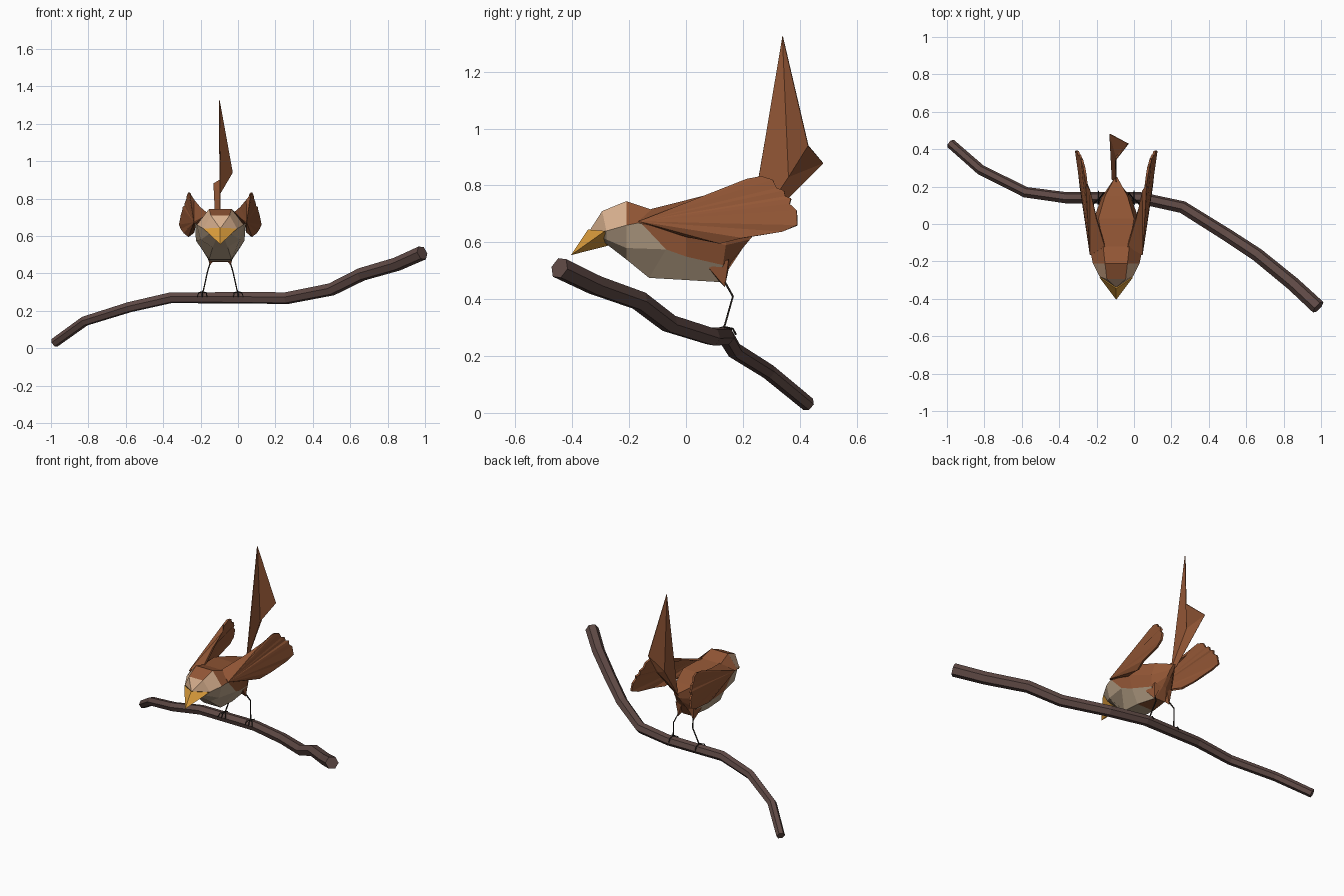
import bpy, bmesh
from mathutils import Vector

if "Cube" in bpy.data.objects:
    bpy.data.objects.remove(bpy.data.objects["Cube"])

CX = -0.095  # bird's middle plane


def material(name, r, g, b):
    m = bpy.data.materials.new(name)
    m.use_nodes = True
    m.diffuse_color = (r, g, b, 1)
    m.node_tree.nodes["Principled BSDF"].inputs["Base Color"].default_value = (r, g, b, 1)
    return m


brown = material("feather brown", 0.29, 0.094, 0.036)
beige = material("belly beige", 0.46, 0.345, 0.235)
peach = material("cheek peach", 0.68, 0.43, 0.27)
gold = material("beak gold", 0.72, 0.34, 0.045)
bark = material("bark", 0.115, 0.068, 0.06)
dark = material("leg dark", 0.02, 0.015, 0.012)


def build(name, verts, faces, mats, picks=None, closed=True):
    """Mesh object in bird space; picks gives a material slot per face."""
    me = bpy.data.meshes.new(name)
    me.from_pydata([(x + CX, y, z) for x, y, z in verts], [], faces)
    for m in mats:
        me.materials.append(m)
    if picks:
        for p, i in zip(me.polygons, picks):
            p.material_index = i
    if closed:
        bm = bmesh.new()
        bm.from_mesh(me)
        bmesh.ops.recalc_face_normals(bm, faces=bm.faces)
        bm.to_mesh(me)
        bm.free()
    ob = bpy.data.objects.new(name, me)
    bpy.context.collection.objects.link(ob)
    return ob


def tube(name, points, radii, mat, res):
    """Faceted tube along a polyline."""
    cu = bpy.data.curves.new(name, "CURVE")
    cu.dimensions = "3D"
    cu.bevel_depth = 1
    cu.bevel_resolution = res
    cu.use_fill_caps = True
    sp = cu.splines.new("POLY")
    sp.points.add(len(points) - 1)
    sp.use_smooth = False
    for p, co, r in zip(sp.points, points, radii):
        p.co = (*co, 1)
        p.radius = r
    cu.materials.append(mat)
    ob = bpy.data.objects.new(name, cu)
    bpy.context.collection.objects.link(ob)
    return ob


# Branch
path = [(-.98, .43, .03), (-.82, .29, .145), (-.58, .17, .22), (-.36, .14, .27),
        (.03, .14, .27), (.26, .09, .268), (.5, -.06, .315), (.66, -.165, .395),
        (.85, -.32, .45), (.985, -.445, .51)]
tube("branch", path, [0.026 + 0.0015 * i for i in range(len(path))], bark, 1)

# Body: half rings (crown edge, cheek, flank, belly edge) from face to rump
rings = [
    [(.05, -.295, .71), (.09, -.28, .64), (.06, -.28, .61), (.02, -.275, .59)],
    [(.06, -.21, .745), (.125, -.21, .66), (.105, -.21, .58), (.04, -.21, .54)],
    [(.07, -.12, .715), (.135, -.16, .67), (.13, -.07, .575), (.06, -.13, .475)],
    [(.095, .03, .70), (.13, .0, .63), (.11, .0, .55), (.06, -.01, .468)],
    [(.06, .15, .67), (.08, .14, .59), (.07, .13, .52), (.035, .12, .46)],
    [(.006, .25, .64), (.012, .225, .61), (.012, .2, .58), (.012, .16, .53)],
]
verts, faces, picks = [], [], []
for half in rings:
    verts += half + [(-x, y, z) for x, y, z in reversed(half)]
BANDS = [0, 1, 2, 3, 2, 1, 0, 4]  # shoulder, flank, low side, ... back
BANDS = [0, 1, 2, 3, 2, 1, 0, 4]
for s in range(len(rings) - 1):
    for k in range(8):
        n = (k + 1) % 8
        faces.append((s * 8 + k, s * 8 + n, s * 8 + 8 + n, s * 8 + 8 + k))
        band = BANDS[k]
        if band == 4 or s == 4 or (band == 0 and s > 0):
            slot = 0
        elif band == 0:
            slot = 2
        elif (band == 1 and s > 1) or (band == 3 and s == 3):
            slot = 0
        else:
            slot = 1
        picks.append(slot)
faces.append(tuple(range(40, 48)))
picks.append(0)
# Face plane around the beak
nose = len(verts)
verts.append((0, -.34, .64))
for a, b, slot in [(0, 1, 2), (1, 2, 1), (2, 3, 1), (3, 4, 1), (4, 5, 1), (5, 6, 1), (6, 7, 2), (7, 0, 2)]:
    faces.append((a, b, nose))
    picks.append(slot)
build("body", verts, faces, [brown, beige, peach], picks)

# Beak
build("beak", [(0, -.345, .645), (.09, -.285, .64), (0, -.275, .588), (-.09, -.285, .64), (0, -.405, .555)],
      [(0, 1, 4), (1, 2, 4), (2, 3, 4), (3, 0, 4), (3, 2, 1, 0)], [gold])

# Wings: a fan from the shoulder to a feathered edge
edge = [(.06, -.12, .712), (.105, .03, .75), (.143, .18, .79), (.158, .215, .82), (.165, .265, .832),
        (.172, .305, .82), (.177, .32, .79), (.183, .345, .782), (.186, .35, .76),
        (.195, .37, .753), (.198, .365, .735), (.205, .39, .712), (.215, .392, .66),
        (.205, .34, .638), (.19, .2, .615), (.165, .12, .598), (.137, .0, .625)]
for side, label in ((1, "left"), (-1, "right")):
    pts = [(side * x, y, z) for x, y, z in [(.137, -.165, .67)] + edge]
    tris = [(0, i, i + 1)[::side] for i in range(1, len(edge))]
    wing = build(label + "_wing", pts, tris, [brown], closed=False)
    mod = wing.modifiers.new("thickness", "SOLIDIFY")
    mod.thickness = 0.012
    mod.offset = 0

# Tail: folded upright fan
tail = build("tail", [(0, .22, .62), (-.005, .34, 1.325), (0, .36, .83), (.065, .43, .94), (-.035, .482, .88),
                      (-.022, .24, .635)],
             [(0, 1, 2), (1, 3, 2), (2, 3, 4), (0, 2, 4, 5)], [brown], closed=False)
mod = tail.modifiers.new("thickness", "SOLIDIFY")
mod.thickness = 0.005
mod.offset = 0

# Thighs, legs and toes
for side, label in ((1, "left"), (-1, "right")):
    build(label + "_thigh", [(side * x, y, z) for x, y, z in
          [(.02, .09, .49), (.075, .08, .51), (.065, .15, .54), (.02, .155, .53), (.055, .137, .443)]],
          [(0, 1, 4), (1, 2, 4), (2, 3, 4), (3, 0, 4), (0, 3, 2, 1)], [brown])
    leg = [(.053, .137, .46), (.068, .165, .41), (.09, .137, .31), (.097, .13, .299)]
    tube(label + "_leg", [(CX + side * x, y, z) for x, y, z in leg], [.004] * 4, dark, 0)
    for n, dx in enumerate((-.02, 0, .02)):
        toe = [(.095, .135, .302), (.095 + dx, .115, .297), (.097 + dx * 1.3, .105, .275)]
        tube(f"{label}_toe_{n}", [(CX + side * x, y, z) for x, y, z in toe], [.0035] * 3, dark, 0)
    back = [(.095, .135, .302), (.095, .165, .296), (.095, .176, .275)]
    tube(label + "_back_toe", [(CX + side * x, y, z) for x, y, z in back], [.0035] * 3, dark, 0)
